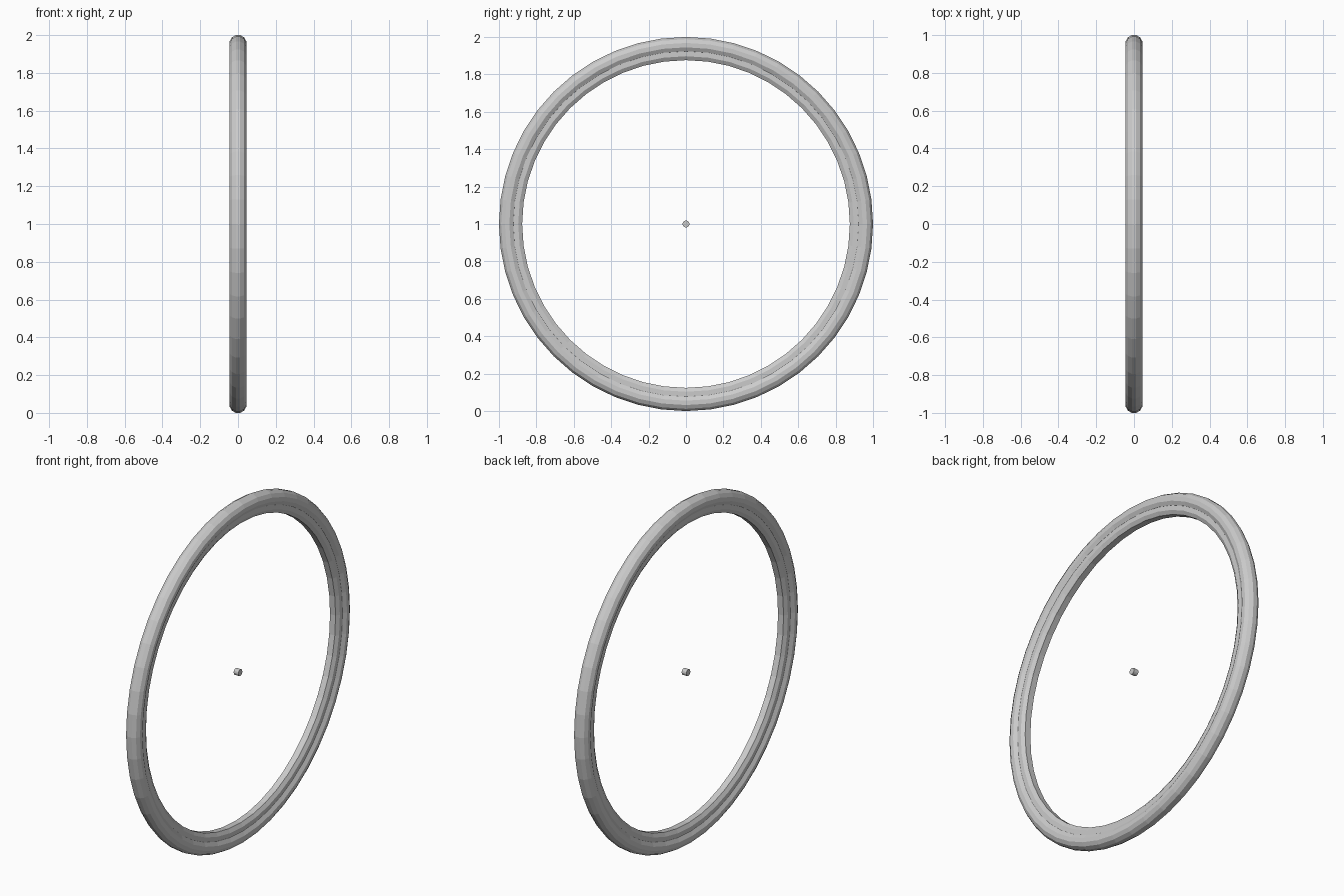
import bpy, bmesh
from math import sin, cos, pi, radians
from mathutils import Matrix

if "Cube" in bpy.data.objects:
    bpy.data.objects.remove(bpy.data.objects["Cube"])

SEG = 48


def revolve(name, profile):
    """Sweep a closed (x, radius) profile round the axle, centred at z = 1."""
    bm = bmesh.new()
    rings = []
    for i in range(SEG):
        a = 2 * pi * i / SEG
        rings.append([bm.verts.new((x, r * sin(a), 1 + r * cos(a))) for x, r in profile])
    n = len(profile)
    for i in range(SEG):
        p, q = rings[i], rings[(i + 1) % SEG]
        for j in range(n):
            k = (j + 1) % n
            bm.faces.new((p[j], p[k], q[k], q[j]))
    finish(name, bm)


def finish(name, bm):
    bmesh.ops.recalc_face_normals(bm, faces=bm.faces)
    mesh = bpy.data.meshes.new(name)
    bm.to_mesh(mesh)
    bm.free()
    bpy.context.collection.objects.link(bpy.data.objects.new(name, mesh))


# Tyre: twelve-sided round section
R = 0.0437 / cos(pi / 12)
revolve("tyre", [(R * cos(pi / 12 + j * pi / 6), 0.9563 + R * sin(pi / 12 + j * pi / 6))
                 for j in range(12)])

# Rim: straight side walls, tapering to the inner face
half = [(0.031, 0.930), (0.031, 0.897), (0.018, 0.876)]
revolve("rim", half + [(-x, r) for x, r in reversed(half)])

# Small axle stub at the centre
bm = bmesh.new()
bmesh.ops.create_cone(bm, cap_ends=True, segments=12, radius1=0.019, radius2=0.019, depth=0.03,
                      matrix=Matrix.Translation((0, 0, 1)) @ Matrix.Rotation(radians(90), 4, 'Y'))
finish("axle_stub", bm)
